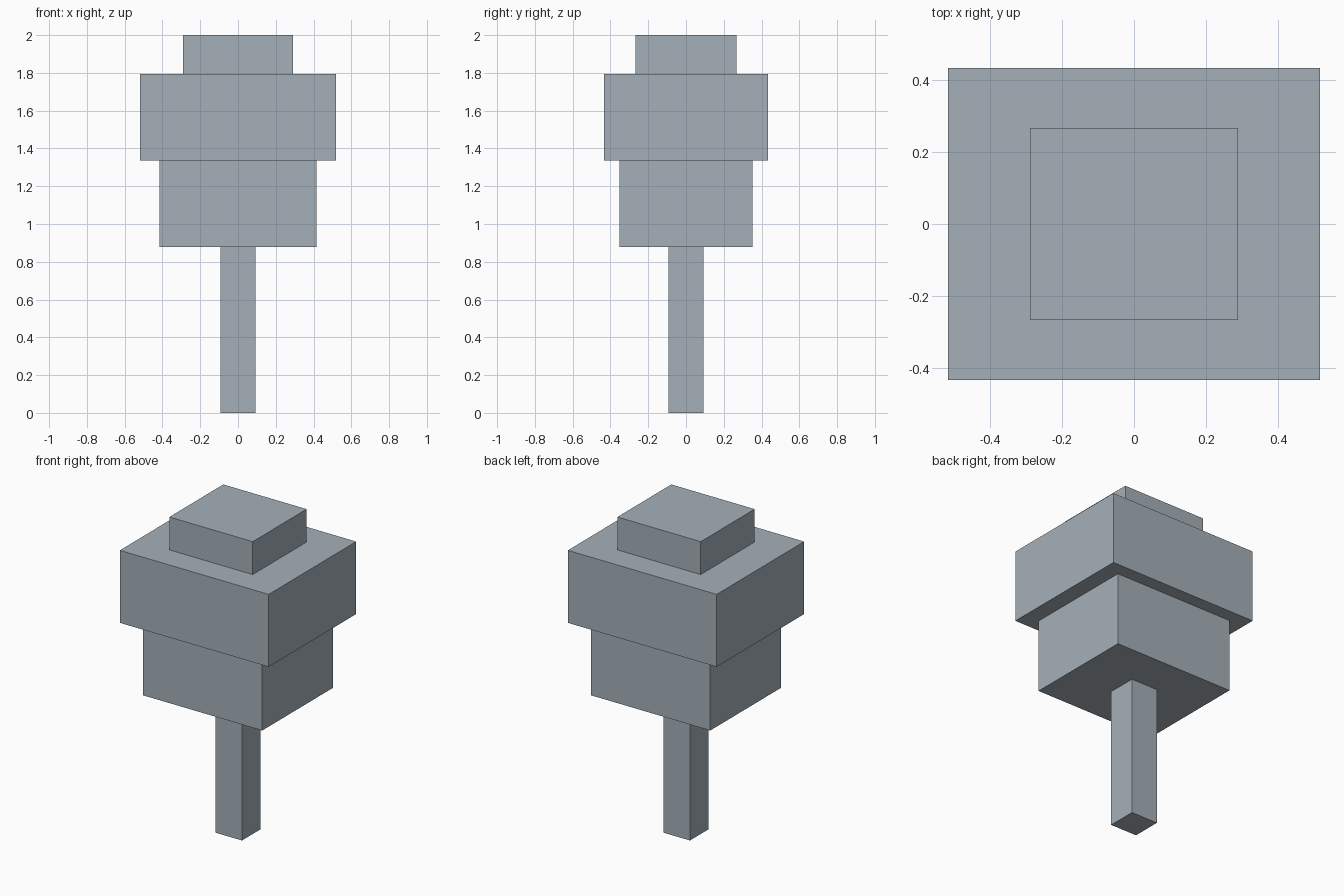
import bpy
import bmesh
from mathutils import Matrix

if "Cube" in bpy.data.objects:
    bpy.data.objects.remove(bpy.data.objects["Cube"])

# Single blue-grey colour
grey = bpy.data.materials.new("blue_grey")
grey.diffuse_color = (0.376, 0.434, 0.479, 1.0)
grey.use_nodes = True
grey.node_tree.nodes["Principled BSDF"].inputs["Base Color"].default_value = grey.diffuse_color


def block(name, width, depth, bottom, top):
    """Add a box centred on the vertical axis between two heights."""
    bm = bmesh.new()
    place = Matrix.Translation((0, 0, (bottom + top) / 2))
    size = Matrix.Diagonal((width, depth, top - bottom, 1))
    bmesh.ops.create_cube(bm, size=1, matrix=place @ size)
    mesh = bpy.data.meshes.new(name)
    bm.to_mesh(mesh)
    bm.free()
    mesh.materials.append(grey)
    obj = bpy.data.objects.new(name, mesh)
    bpy.context.collection.objects.link(obj)
    return obj


# Trunk, then the stacked canopy tiers
block("trunk", 0.185, 0.185, 0.0, 0.877)
block("lower_canopy", 0.83, 0.704, 0.877, 1.337)
block("upper_canopy", 1.036, 0.87, 1.337, 1.793)
block("canopy_cap", 0.58, 0.536, 1.793, 2.0)
